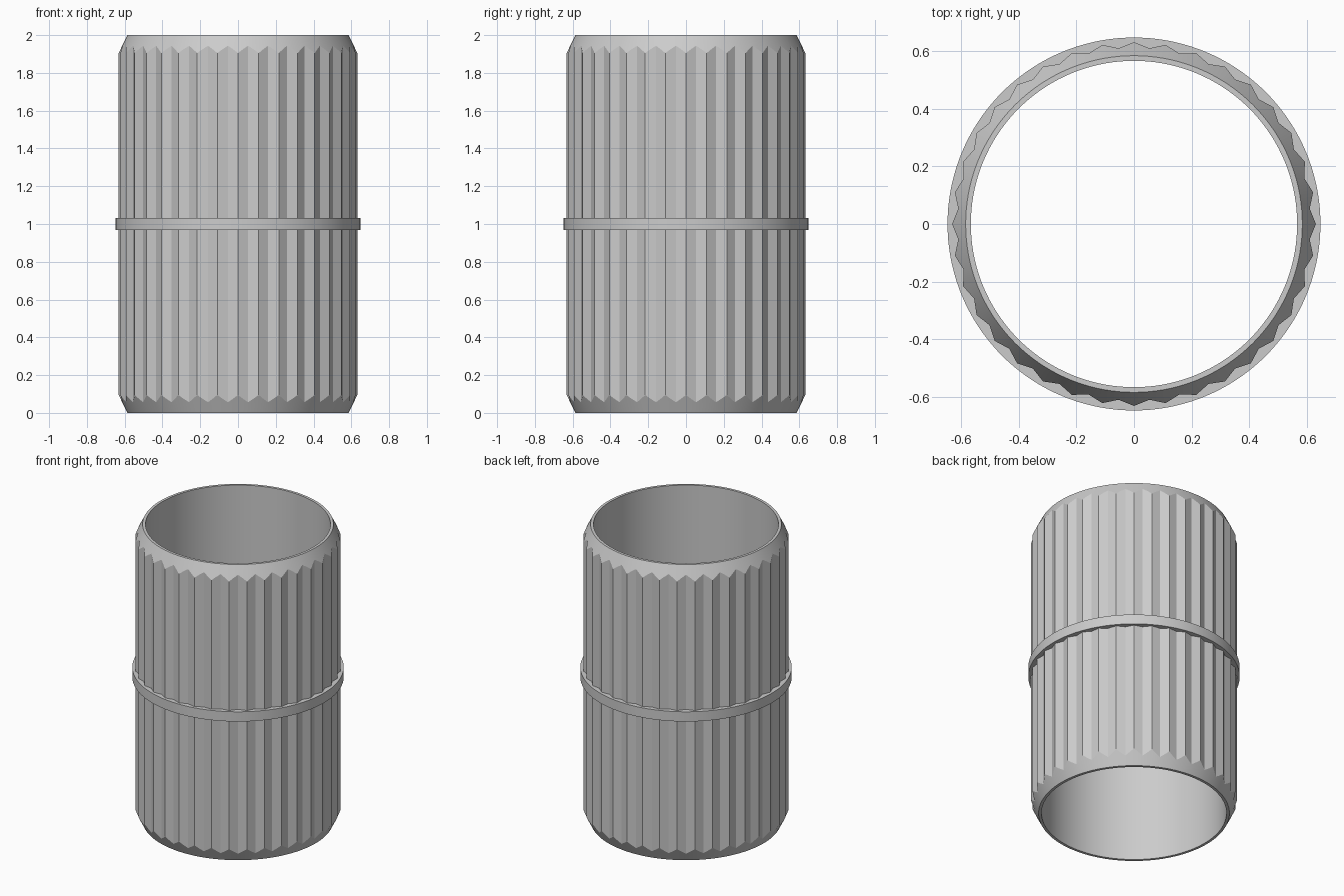
import bpy, bmesh, math

if "Cube" in bpy.data.objects:
    bpy.data.objects.remove(bpy.data.objects["Cube"])

TEETH = 36                      # ridges around the sleeve
STEPS = 4                       # segments per ridge
N = TEETH * STEPS
PEAK, VALLEY = 0.632, 0.613     # ridge crest and groove radii
RIM, BORE = 0.585, 0.567        # end rim outer and inner radii
HEIGHT, CHAMFER = 2.0, 0.095

grey = bpy.data.materials.new("plain grey")
grey.diffuse_color = (0.6, 0.6, 0.6, 1)
grey.use_nodes = True
grey.node_tree.nodes["Principled BSDF"].inputs["Base Color"].default_value = grey.diffuse_color


def polar(r, i):
    a = math.pi / 2 + 2 * math.pi * i / N
    return r * math.cos(a), r * math.sin(a)


def circle(r, z):
    return [(*polar(r, i), z) for i in range(N)]


def ridge_point(i):
    """Point on the straight-sided zigzag outline."""
    half = STEPS // 2
    k, t = i // half, (i % half) / half
    r0, r1 = (PEAK, VALLEY) if k % 2 == 0 else (VALLEY, PEAK)
    p, q = polar(r0, k * half), polar(r1, (k + 1) * half)
    return tuple(u + (v - u) * t for u, v in zip(p, q))


def zigzag(top):
    """Zigzag outline laid on the conical end chamfer."""
    loop = []
    for i in range(N):
        x, y = ridge_point(i)
        z = CHAMFER * (math.hypot(x, y) - RIM) / (PEAK - RIM)
        loop.append((x, y, HEIGHT - z if top else z))
    return loop


def make_tube(name, loops):
    """Skin a closed chain of loops into a hollow ring."""
    bm = bmesh.new()
    rows = [[bm.verts.new(p) for p in loop] for loop in loops]
    for a, b in zip(rows, rows[1:] + rows[:1]):
        for i in range(N):
            j = (i + 1) % N
            bm.faces.new((a[i], a[j], b[j], b[i]))
    bmesh.ops.recalc_face_normals(bm, faces=bm.faces)
    mesh = bpy.data.meshes.new(name)
    bm.to_mesh(mesh)
    bm.free()
    mesh.materials.append(grey)
    obj = bpy.data.objects.new(name, mesh)
    bpy.context.collection.objects.link(obj)
    bpy.ops.object.select_all(action='DESELECT')
    obj.select_set(True)
    bpy.context.view_layer.objects.active = obj
    bpy.ops.object.shade_smooth_by_angle(angle=math.radians(18))
    return obj


# Ridged sleeve with chamfered ends and a smooth bore
make_tube("ridged_sleeve", [
    circle(BORE, 0), circle(RIM, 0), zigzag(False),
    zigzag(True), circle(RIM, HEIGHT), circle(BORE, HEIGHT)])

# Narrow stop collar around the middle
make_tube("middle_collar", [
    circle(0.6, 0.967), circle(0.648, 0.967),
    circle(0.648, 1.033), circle(0.6, 1.033)])
